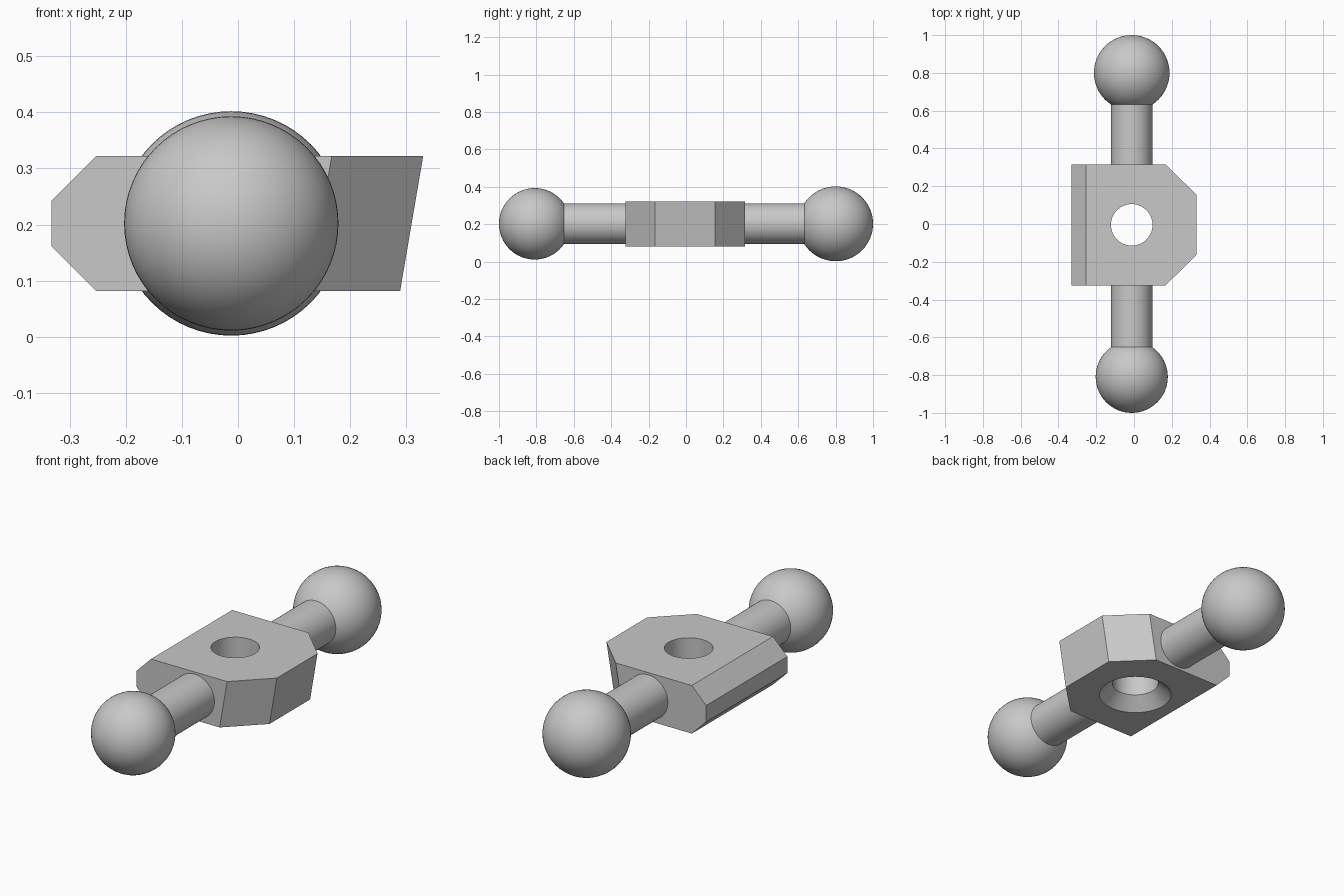
import bpy, bmesh, math
from mathutils import Vector, Matrix

if "Cube" in bpy.data.objects:
    bpy.data.objects.remove(bpy.data.objects["Cube"], do_unlink=True)

AXIS = Vector((-0.012, -0.0045, 0.202))   # where rods and hole cross
BOTTOM, TOP, HALF = 0.082, 0.322, 0.32

grey = bpy.data.materials.new("grey")
grey.use_nodes = True
colour = (0.58, 0.58, 0.58, 1)
grey.diffuse_color = colour
grey.node_tree.nodes["Principled BSDF"].inputs["Base Color"].default_value = colour


def make_object(name, bm):
    bmesh.ops.recalc_face_normals(bm, faces=bm.faces)
    mesh = bpy.data.meshes.new(name)
    bm.to_mesh(mesh)
    bm.free()
    mesh.materials.append(grey)
    obj = bpy.data.objects.new(name, mesh)
    bpy.context.collection.objects.link(obj)
    return obj


def activate(obj):
    bpy.ops.object.select_all(action='DESELECT')
    obj.select_set(True)
    bpy.context.view_layer.objects.active = obj


def smooth(obj):
    activate(obj)
    bpy.ops.object.shade_smooth_by_angle(angle=math.radians(30))


# Block: side profile extruded front to back
profile = [(-0.253, TOP), (-0.332, 0.243), (-0.332, 0.161),
           (-0.253, BOTTOM), (0.289, BOTTOM), (0.33, TOP)]
bm = bmesh.new()
face = bm.faces.new([bm.verts.new((x, AXIS.y - HALF, z)) for x, z in profile])
extruded = bmesh.ops.extrude_face_region(bm, geom=[face])["geom"]
bmesh.ops.translate(bm, vec=(0, 2 * HALF, 0),
                    verts=[v for v in extruded if isinstance(v, bmesh.types.BMVert)])

# Sloping corner cuts on the left side
slope = Vector((0.041, 0, TOP - BOTTOM))
for side in (-1, 1):
    normal = Vector((0.163, -side * 0.16, 0)).cross(slope)
    if normal.x < 0:
        normal.negate()
    cut = bmesh.ops.bisect_plane(
        bm, geom=bm.verts[:] + bm.edges[:] + bm.faces[:],
        plane_co=(0.33, AXIS.y + side * 0.16, TOP), plane_no=normal, clear_outer=True)
    edges = [e for e in cut["geom_cut"] if isinstance(e, bmesh.types.BMEdge)]
    bmesh.ops.contextual_create(bm, geom=edges)
block = make_object("block", bm)

# Countersunk hole, cut with a turned profile
bm = bmesh.new()
turned = [(0, 0.0), (0.232, BOTTOM - 0.06 + 0.06 - 0.06), (0.11, BOTTOM + 0.062), (0.11, 0.4), (0, 0.4)]
turned[0] = (0, turned[1][1])
points = [bm.verts.new((AXIS.x + r, AXIS.y, z)) for r, z in turned]
outline = [bm.edges.new(pair) for pair in zip(points, points[1:])]
bmesh.ops.spin(bm, geom=points + outline, cent=AXIS, axis=(0, 0, 1),
               angle=math.tau, steps=64)
bmesh.ops.remove_doubles(bm, verts=bm.verts, dist=0.0001)
cutter = make_object("hole_cutter", bm)
cutter.hide_render = True
modifier = block.modifiers.new("hole", 'BOOLEAN')
modifier.operation = 'DIFFERENCE'
modifier.solver = 'EXACT'
modifier.object = cutter
activate(block)
bpy.ops.object.modifier_apply(modifier=modifier.name)
bpy.data.objects.remove(cutter, do_unlink=True)
smooth(block)

# Rods and balls at each end
for label, side, ball_y, radius in (("front", -1, -0.809, 0.191), ("back", 1, 0.8, 0.2)):
    start = AXIS.y + side * (HALF - 0.01)
    end = ball_y - side * 0.12
    bm = bmesh.new()
    bmesh.ops.create_cone(
        bm, cap_ends=True, segments=64, radius1=0.109, radius2=0.109, depth=abs(end - start),
        matrix=Matrix.Translation((AXIS.x, (start + end) / 2, AXIS.z))
        @ Matrix.Rotation(math.pi / 2, 4, 'X'))
    smooth(make_object(label + "_rod", bm))

    bm = bmesh.new()
    bmesh.ops.create_uvsphere(
        bm, u_segments=64, v_segments=32, radius=radius,
        matrix=Matrix.Translation((AXIS.x, ball_y, AXIS.z))
        @ Matrix.Rotation(math.pi / 2, 4, 'X'))
    smooth(make_object(label + "_ball", bm))
